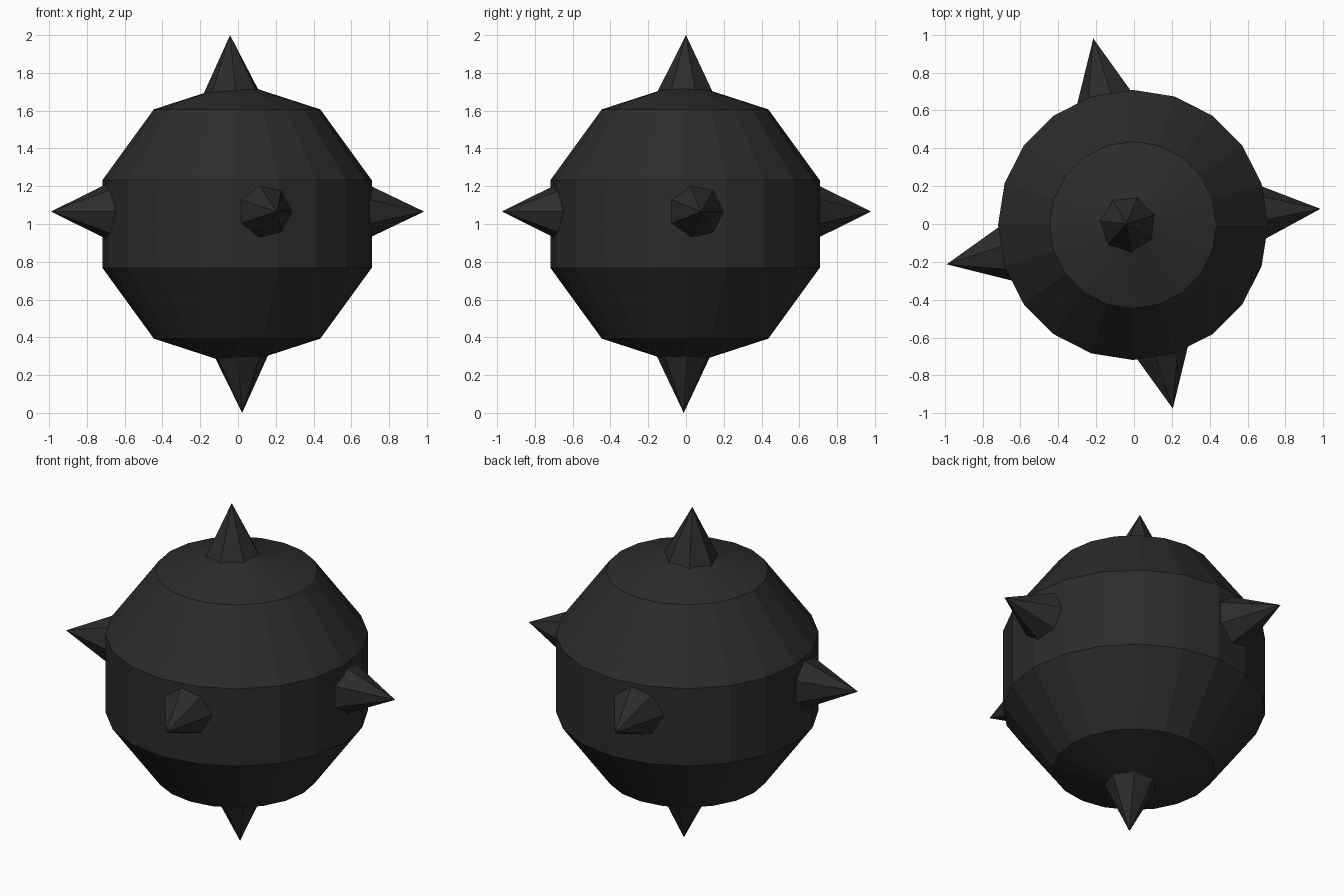
import bpy, bmesh
from math import sin, cos, radians, pi
from mathutils import Vector

if "Cube" in bpy.data.objects:
    bpy.data.objects.remove(bpy.data.objects["Cube"])

mat = bpy.data.materials.new("dark_iron")
mat.diffuse_color = (0.025, 0.025, 0.025, 1)
mat.use_nodes = True
mat.node_tree.nodes["Principled BSDF"].inputs["Base Color"].default_value = mat.diffuse_color

CENTRE = Vector((-0.005, -0.005, 1.0))


def finish(name, bm):
    bmesh.ops.recalc_face_normals(bm, faces=bm.faces)
    me = bpy.data.meshes.new(name)
    bm.to_mesh(me)
    bm.free()
    me.materials.append(mat)
    ob = bpy.data.objects.new(name, me)
    bpy.context.collection.objects.link(ob)


def spike(name, tip, origin, ref, phase=0.0, slope=0.485, depth=0.36, sides=7):
    """Seven-sided cone from its tip back towards origin; ref marks angle zero."""
    tip = Vector(tip)
    axis = (tip - origin).normalized()
    u = (ref - axis * ref.dot(axis)).normalized()
    v = axis.cross(u)
    base = tip - axis * depth
    r = slope * depth
    bm = bmesh.new()
    top = bm.verts.new(tip)
    ring = []
    for i in range(sides):
        a = phase + 2 * pi * i / sides
        ring.append(bm.verts.new(base + (u * cos(a) + v * sin(a)) * r))
    for i in range(sides):
        bm.faces.new((ring[i], ring[(i + 1) % sides], top))
    bm.faces.new(ring[::-1])
    finish(name, bm)


# Faceted ball body
bm = bmesh.new()
bmesh.ops.create_uvsphere(bm, u_segments=20, v_segments=5, radius=0.75)
bmesh.ops.translate(bm, verts=bm.verts, vec=CENTRE)
finish("ball_body", bm)

# Four spikes around the equator
Z = Vector((0, 0, 1))
side_origin = CENTRE + Z * 0.066
for name, x, y in (("front_spike", 0.205, -0.975), ("right_spike", 0.985, 0.08),
                   ("back_spike", -0.215, 0.98), ("left_spike", -0.99, -0.213)):
    tip = Vector((x, y, side_origin.z))
    spike(name, tip, side_origin, Z.cross(tip - side_origin))

# Top and bottom spikes, the bottom one turned half around the y axis
X = Vector((1, 0, 0))
spike("top_spike", (-0.042, 0.0, 2.0), CENTRE, X, radians(-135.0), 0.5)
spike("bottom_spike", (0.022, -0.012, 0.0), CENTRE, -X, radians(-135.0), 0.485)
